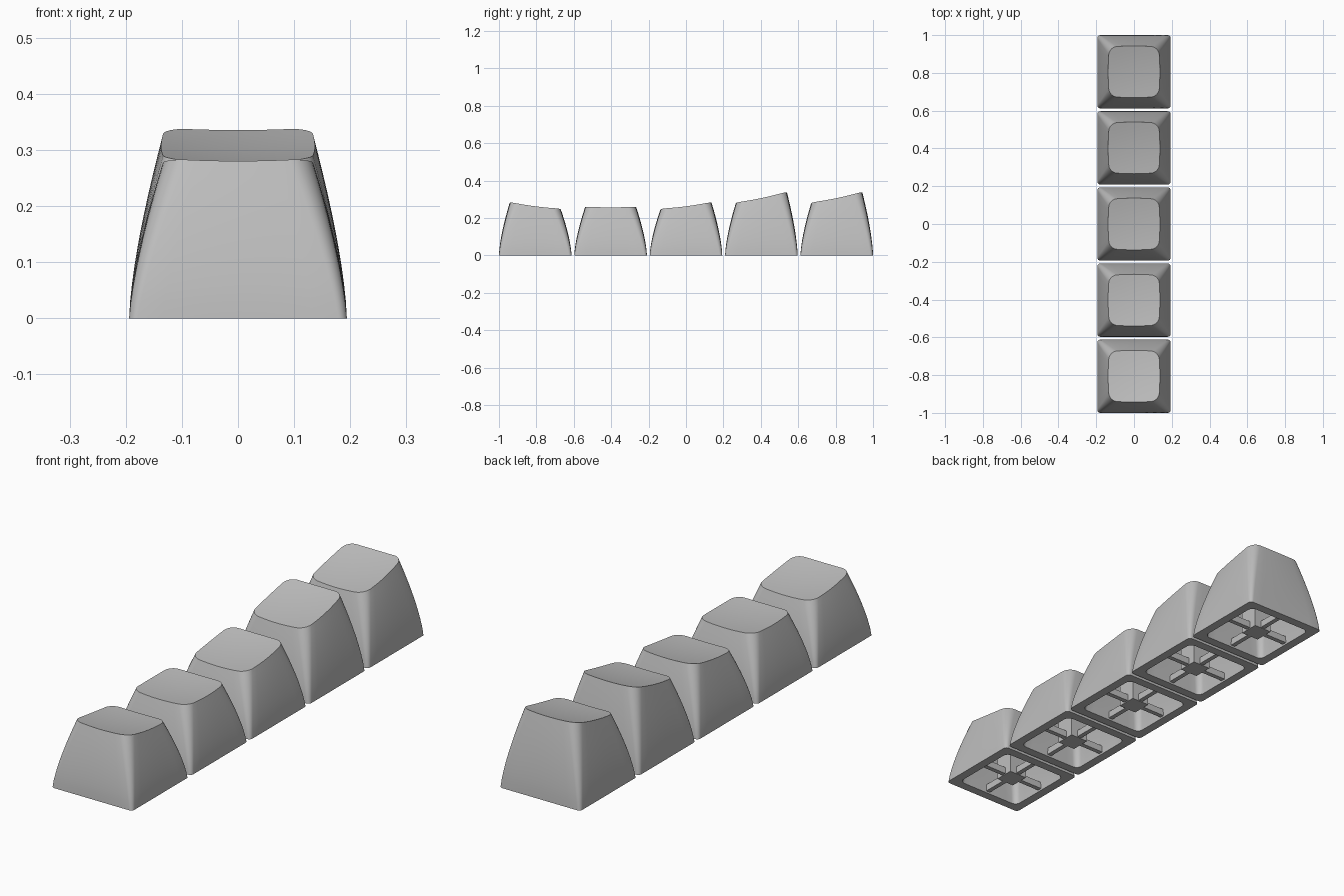
import bpy
import bmesh
import math

cube = bpy.data.objects.get("Cube")
if cube:
    bpy.data.objects.remove(cube, do_unlink=True)

# Single matte grey plastic
plastic = bpy.data.materials.new("grey_plastic")
plastic.use_nodes = True
GREY = (0.52, 0.52, 0.52, 1)
plastic.diffuse_color = GREY
plastic.node_tree.nodes["Principled BSDF"].inputs["Base Color"].default_value = GREY

PITCH = 0.403
BASE_HALF = 0.194
TOP_HALF = 0.137
CORNER_STEPS = 6
EDGE_STEPS = 8
WALL_STEPS = 10


def outline(half, radius, bow):
    """Rounded square whose edges bulge slightly outward."""
    points = []
    flat = half - radius
    for quarter in range(4):
        turn = quarter * math.pi / 2
        corner = []
        for i in range(CORNER_STEPS + 1):
            a = i / CORNER_STEPS * math.pi / 2
            corner.append((flat + radius * math.cos(a), flat + radius * math.sin(a)))
        edge = [(flat - 2 * flat * i / EDGE_STEPS, half) for i in range(1, EDGE_STEPS)]
        for x, y in corner + edge:
            bx = x * (1 - bow * (y / half) ** 2)
            by = y * (1 - bow * (x / half) ** 2)
            points.append((bx * math.cos(turn) - by * math.sin(turn),
                           bx * math.sin(turn) + by * math.cos(turn)))
    return points


def dish(x, y, height, slope):
    return height + slope * y + 0.35 * (x * x + y * y)


def shell_rings(base, top, r_base, r_top, height, slope):
    """Wall rings from the base up, then dished rings towards the centre."""
    rim = outline(top, r_top, 0.05)
    rings = []
    for k in range(WALL_STEPS + 1):
        t = k / WALL_STEPS
        ring = outline(base + (top - base) * t ** 1.5,
                       r_base + (r_top - r_base) * t, 0.05 * t)
        rings.append([(x, y, t * dish(u, v, height, slope))
                      for (x, y), (u, v) in zip(ring, rim)])
    for s in (0.8, 0.6, 0.4, 0.2):
        rings.append([(x * s, y * s, dish(x * s, y * s, height, slope)) for x, y in rim])
    return rings


def finish(name, bm, y):
    bmesh.ops.recalc_face_normals(bm, faces=bm.faces)
    mesh = bpy.data.meshes.new(name)
    bm.to_mesh(mesh)
    bm.free()
    mesh.materials.append(plastic)
    mesh.shade_smooth()
    mesh.set_sharp_from_angle(angle=math.radians(30))
    obj = bpy.data.objects.new(name, mesh)
    obj.location.y = y
    bpy.context.collection.objects.link(obj)


def keycap(name, y, height, slope):
    """Closed hollow cap: inner shell joined to outer shell at the bottom rim."""
    bm = bmesh.new()
    inner = shell_rings(0.155, 0.11, 0.025, 0.03, height - 0.045, slope)
    outer = shell_rings(BASE_HALF, TOP_HALF, 0.015, 0.04, height, slope)
    rings = [[bm.verts.new(p) for p in ring] for ring in inner[::-1] + outer]
    for a, b in zip(rings, rings[1:]):
        for i in range(len(a)):
            j = (i + 1) % len(a)
            bm.faces.new((a[i], a[j], b[j], b[i]))
    for ring, top in ((rings[0], height - 0.045), (rings[-1], height)):
        centre = bm.verts.new((0, 0, top))
        for i in range(len(ring)):
            bm.faces.new((ring[i], ring[(i + 1) % len(ring)], centre))
    finish(name, bm, y)


def box(name, y, size, bottom):
    bm = bmesh.new()
    bmesh.ops.create_cube(bm, size=1)
    bmesh.ops.scale(bm, vec=size, verts=bm.verts)
    bmesh.ops.translate(bm, vec=(0, 0, bottom + size[2] / 2), verts=bm.verts)
    finish(name, bm, y)


# Row of caps from front to back: centre height and tilt of each top
rows = [(0.256, -0.13), (0.25, 0), (0.256, 0.13), (0.30, 0.21), (0.30, 0.21)]
for n, (height, slope) in enumerate(rows):
    y = (n - 2) * PITCH
    keycap(f"keycap_{n + 1}", y, height, slope)
    # Mounting stem and crossed ribs underneath
    box(f"stem_{n + 1}", y, (0.085, 0.085, height - 0.03), 0.005)
    box(f"cross_rib_{n + 1}", y, (0.33, 0.02, 0.03), 0.008)
    box(f"long_rib_{n + 1}", y, (0.02, 0.33, 0.03), 0.008)
